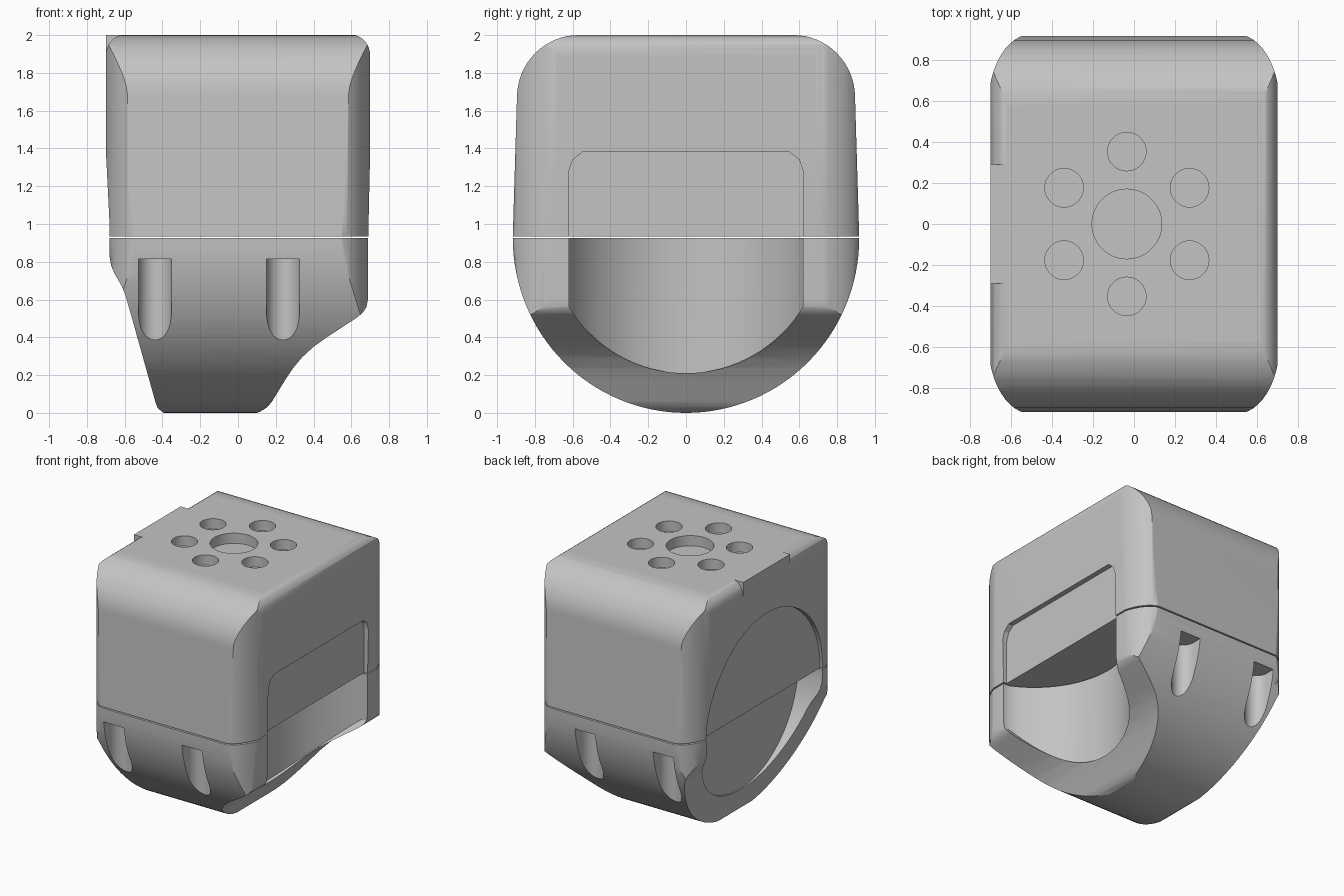
import bpy, bmesh
from math import sin, cos, pi, radians, sqrt, acos

if "Cube" in bpy.data.objects:
    bpy.data.objects.remove(bpy.data.objects["Cube"], do_unlink=True)

grey = bpy.data.materials.new("plain grey")
grey.use_nodes = True
grey.diffuse_color = (0.55, 0.55, 0.55, 1)
grey.node_tree.nodes["Principled BSDF"].inputs["Base Color"].default_value = (0.55, 0.55, 0.55, 1)

SEAM, GAP = 0.93, 0.005
BIG = 1.5


def arc(cu, cv, ru, rv, start, end, n=12):
    """Points on an elliptical arc, angles in degrees."""
    steps = [radians(start + (end - start) * i / n) for i in range(n + 1)]
    return [(cu + ru * cos(t), cv + rv * sin(t)) for t in steps]


def prism(name, outline, axis, lo, hi):
    """Extrude a flat outline along the x, y or z axis."""
    place = {"x": lambda u, v, w: (w, u, v),
             "y": lambda u, v, w: (u, w, v),
             "z": lambda u, v, w: (u, v, w)}[axis]
    bm = bmesh.new()
    ends = [[bm.verts.new(place(u, v, w)) for u, v in outline] for w in (lo, hi)]
    n = len(outline)
    for ring in ends:
        bm.faces.new(ring)
    for i in range(n):
        j = (i + 1) % n
        bm.faces.new((ends[0][i], ends[0][j], ends[1][j], ends[1][i]))
    bmesh.ops.recalc_face_normals(bm, faces=bm.faces)
    mesh = bpy.data.meshes.new(name)
    bm.to_mesh(mesh)
    bm.free()
    mesh.materials.append(grey)
    obj = bpy.data.objects.new(name, mesh)
    bpy.context.collection.objects.link(obj)
    return obj


def activate(obj):
    bpy.ops.object.select_all(action="DESELECT")
    obj.select_set(True)
    bpy.context.view_layer.objects.active = obj


def combine(obj, tool, operation):
    """Apply a boolean and discard the tool."""
    mod = obj.modifiers.new("cut", "BOOLEAN")
    mod.operation, mod.object, mod.solver = operation, tool, "EXACT"
    activate(obj)
    bpy.ops.object.modifier_apply(modifier=mod.name)
    bpy.data.objects.remove(tool, do_unlink=True)


def finish(obj):
    activate(obj)
    bpy.ops.object.shade_smooth_by_angle(angle=radians(32))
    mod = obj.modifiers.new("even shading", "WEIGHTED_NORMAL")
    mod.keep_sharp = True


def plan_outline():
    """Rounded footprint shared by both shells."""
    pts = []
    for sx, sy, start in ((1, 1, 0), (-1, 1, 90), (-1, -1, 180), (1, -1, 270)):
        pts += arc(sx * 0.5, sy * 0.58, 0.21, 0.345, start, start + 90)
    return pts


# Upper shell: side profile trimmed by plan and front profiles
side = ([(-0.917, SEAM + GAP)] + [(0.917, SEAM + GAP)]
        + arc(0.57, 1.67, 0.325, 0.33, 0, 90, 16)
        + arc(-0.57, 1.67, 0.325, 0.33, 90, 180, 16))
upper = prism("upper_shell", side, "x", -BIG, BIG)
front = ([(-0.68, 0.7), (0.69, 0.7), (0.69, 0.95), (0.70, 1.4)]
         + arc(0.6, 1.89, 0.1, 0.112, 0, 90, 8)
         + arc(-0.6, 1.89, 0.1, 0.112, 90, 180, 8)
         + [(-0.70, 1.4), (-0.69, 1.2), (-0.68, 1.0)])
combine(upper, prism("plan", plan_outline(), "z", -BIG, 3), "INTERSECT")
combine(upper, prism("front", front, "y", -BIG, BIG), "INTERSECT")

# Square window recess on one side, round recess on the other
window = [(-0.62, 0.7), (0.62, 0.7), (0.62, 1.28), (0.60, 1.34), (0.55, 1.38),
          (-0.55, 1.38), (-0.60, 1.34), (-0.62, 1.28)]
combine(upper, prism("window", window, "x", 0.66, BIG), "DIFFERENCE")
disc = arc(0, SEAM, 0.72, 0.72, 0, 357.5, 143)
combine(upper, prism("disc", disc, "x", -BIG, -0.66), "DIFFERENCE")

# Mounting holes in the top: one large, six around it
holes = [(-0.035, 0, 0.17)]
holes += [(-0.035 + 0.353 * cos(k * pi / 3 + pi / 2), 0.353 * sin(k * pi / 3 + pi / 2), 0.094)
          for k in range(6)]
for hx, hy, r in holes:
    ring = arc(hx, hy, r, r, 0, 350, 35)
    combine(upper, prism("hole", ring, "z", 1.92, 2.2), "DIFFERENCE")
finish(upper)

# Square tab filling the rounded top edge
tab = prism("edge_tab", [(-0.70, 1.88), (-0.59, 1.88), (-0.59, 2.0), (-0.70, 2.0)],
            "y", -0.29, 0.29)
finish(tab)

# Lower shell: half round from the side, tapered from the front
bowl = arc(0, SEAM - GAP, 0.917, SEAM - GAP, 180, 360, 64)
lower = prism("lower_shell", bowl, "x", -BIG, BIG)
taper = [(-0.68, 1.2), (-0.68, 0.83), (-0.672, 0.78), (-0.655, 0.74), (-0.615, 0.67),
         (-0.595, 0.62), (-0.575, 0.55), (-0.435, 0.05), (-0.425, 0.025), (-0.40, 0.005),
         (-0.38, -0.01), (0.08, -0.01), (0.12, 0.008), (0.155, 0.03), (0.18, 0.06),
         (0.25, 0.175), (0.29, 0.235), (0.34, 0.295), (0.40, 0.35), (0.47, 0.40),
         (0.63, 0.505), (0.66, 0.53), (0.68, 0.56), (0.688, 0.60), (0.69, 1.2)]
combine(lower, prism("plan", plan_outline(), "z", -BIG, 3), "INTERSECT")
combine(lower, prism("taper", taper, "y", -BIG, BIG), "INTERSECT")

# Hollowed pocket under the window
reach = 90 - math_angle if (math_angle := acos(0.62 / 0.72) * 180 / pi) < 0 else math_angle
mouth = ([(-0.62, 1.2)] + arc(0, SEAM, 0.72, 0.72, 180 + reach, 360 - reach, 32)
         + [(0.62, 1.2)])
pocket = prism("pocket", mouth, "x", 0, BIG)
depth, half = 0.42, 0.63
radius = (half ** 2 + depth ** 2) / (2 * depth)
ys = [half * (i / 16 - 1) for i in range(33)]
hollow = [(0.66 - depth + radius - sqrt(radius ** 2 - y * y), y) for y in ys]
hollow += [(1.4, half), (1.4, -half)]
combine(pocket, prism("hollow", hollow, "z", -1, 3), "INTERSECT")
combine(lower, pocket, "DIFFERENCE")

# Round recess continuing below the disc
combine(lower, prism("disc", disc, "x", -BIG, -0.47), "DIFFERENCE")

# Screw slots, two on the front and two on the back
for sx in (-0.44, 0.238):
    for sy in (-1, 1):
        slot = arc(sx, sy * 0.835, 0.088, -sy * 0.09, 0, 180, 16)
        slot += [(sx - 0.088, sy * 1.2), (sx + 0.088, sy * 1.2)]
        combine(lower, prism("slot", slot, "z", -0.5, 0.815), "DIFFERENCE")
finish(lower)
